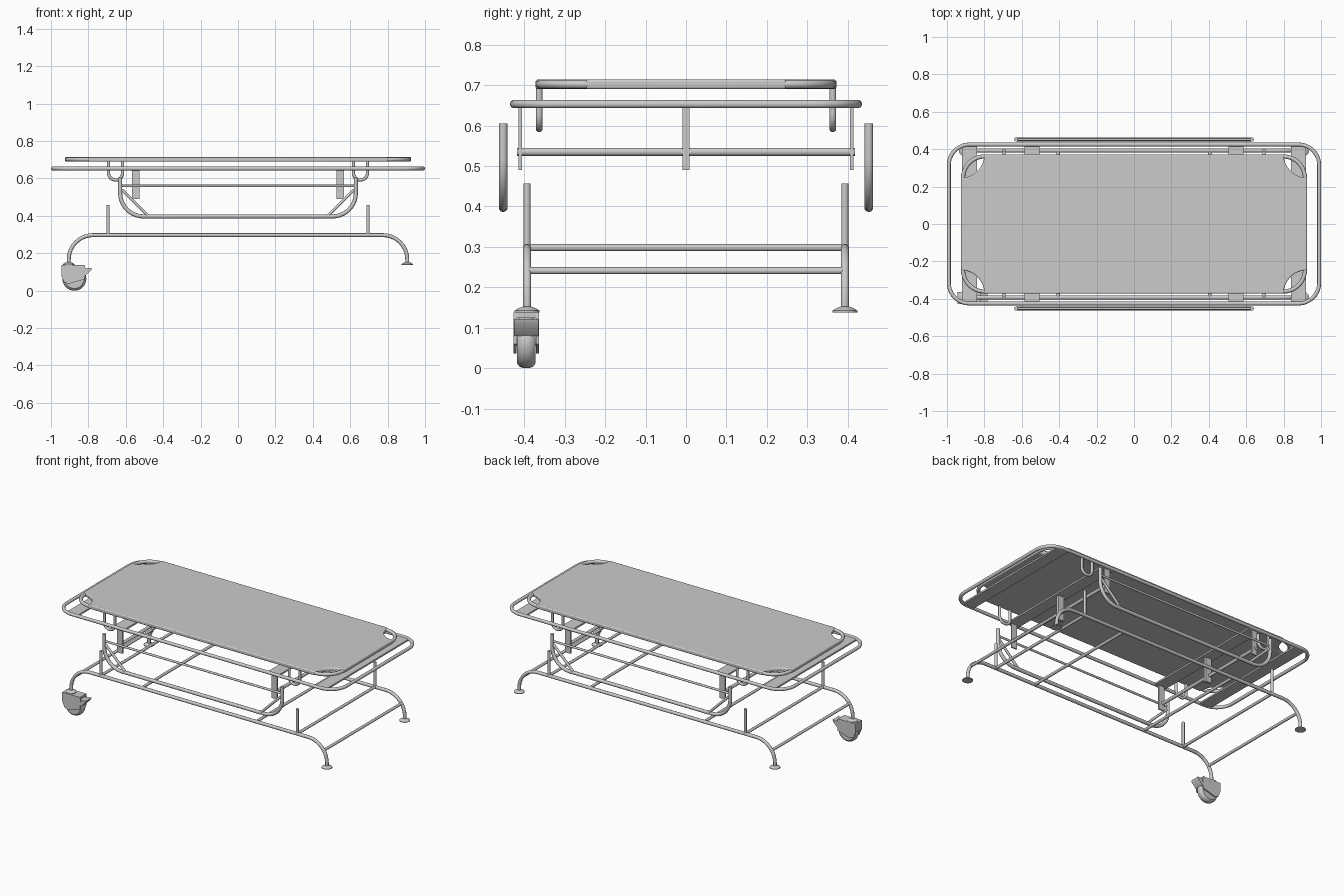
import bpy, bmesh, math
from mathutils import Vector

if "Cube" in bpy.data.objects:
    bpy.data.objects.remove(bpy.data.objects["Cube"])


def finish(name, bm, angle=35):
    me = bpy.data.meshes.new(name)
    bmesh.ops.recalc_face_normals(bm, faces=bm.faces)
    bm.to_mesh(me)
    bm.free()
    me.shade_smooth()
    me.set_sharp_from_angle(angle=math.radians(angle))
    ob = bpy.data.objects.new(name, me)
    bpy.context.collection.objects.link(ob)
    return ob


def fillet(pts, r, closed=False, n=10):
    """Round every inner corner of a path with radius r (right angles)."""
    pts = [Vector(p) for p in pts]
    out = []
    for i, p in enumerate(pts):
        if not closed and i in (0, len(pts) - 1):
            out.append(p)
            continue
        a = (pts[i - 1] - p).normalized()
        b = (pts[(i + 1) % len(pts)] - p).normalized()
        c = p + (a + b) * r
        for k in range(n + 1):
            t = math.pi / 2 * k / n
            out.append(c - b * r * math.cos(t) - a * r * math.sin(t))
    return out


def tube(name, pts, r, closed=False):
    """Round tube swept along a path."""
    cu = bpy.data.curves.new(name + "_path", 'CURVE')
    cu.dimensions = '3D'
    cu.bevel_depth = r
    cu.bevel_resolution = 3
    cu.use_fill_caps = True
    sp = cu.splines.new('POLY')
    sp.points.add(len(pts) - 1)
    for q, p in zip(sp.points, pts):
        q.co = (*p, 1)
    sp.use_cyclic_u = closed
    tmp = bpy.data.objects.new(name + "_path", cu)
    bm = bmesh.new()
    me = tmp.to_mesh()
    bm.from_mesh(me)
    tmp.to_mesh_clear()
    bpy.data.objects.remove(tmp)
    return finish(name, bm, 50)


def box(name, c, s):
    bm = bmesh.new()
    bmesh.ops.create_cube(bm, size=1)
    for v in bm.verts:
        v.co = Vector([c[i] + v.co[i] * s[i] for i in range(3)])
    return finish(name, bm)


def extrude(name, pts, vec):
    bm = bmesh.new()
    f = bm.faces.new([bm.verts.new(p) for p in pts])
    g = bmesh.ops.extrude_face_region(bm, geom=[f])
    vs = [v for v in g['geom'] if isinstance(v, bmesh.types.BMVert)]
    bmesh.ops.translate(bm, vec=vec, verts=vs)
    return finish(name, bm)


def lathe(name, prof, c, axis='Z', n=32):
    """Revolve (radius, height) pairs about an axis through c."""
    bm = bmesh.new()
    rings = []
    for r, h in prof:
        ring = []
        for k in range(n):
            t = 2 * math.pi * k / n
            u, w = r * math.cos(t), r * math.sin(t)
            d = (u, w, h) if axis == 'Z' else (u, h, w)
            ring.append(bm.verts.new(Vector(c) + Vector(d)))
        rings.append(ring)
    for a, b in zip(rings, rings[1:]):
        for k in range(n):
            bm.faces.new((a[k], a[(k + 1) % n], b[(k + 1) % n], b[k]))
    bm.faces.new(rings[0])
    bm.faces.new(rings[-1])
    return finish(name, bm)


def rect(x, y, z):
    return [(-x, -y, z), (x, -y, z), (x, y, z), (-x, y, z)]


# Outer bumper frame and inner deck frame
tube("bumper_frame", fillet(rect(.99, .425, .653), .11, True), .0105, True)
tube("deck_frame", fillet(rect(.914, .361, .702), .115, True), .011, True)

# Deck sheet with scooped corners and rounded edges
X, Y, R = .925, .372, .125
outline = []
for sx, sy, a0 in ((-1, -1, 90), (1, -1, 180), (1, 1, 270), (-1, 1, 0)):
    for k in range(9):
        t = math.radians(a0 - 90 * k / 8)
        outline.append((sx * X + R * math.cos(t), sy * Y + R * math.sin(t), .69))
sheet = extrude("deck_sheet", outline, (0, 0, .024))
bev = sheet.modifiers.new("round_edges", 'BEVEL')
bev.width, bev.segments = .006, 3

# Parts repeated at both ends
for end, sx in (("left", -1), ("right", 1)):
    for tag, x in (("outer", .88), ("inner", .545)):
        box(f"{end}_{tag}_cross_plate", (sx * x, 0, .651), (.08, .84, .01))
    for tag, y, w in (("front", -.41, .008), ("middle", 0, .018), ("back", .41, .008)):
        box(f"{end}_{tag}_hanger", (sx * .547, y, .569), (.04, w, .158))
    for tag, x, z, y in (("hanger", .555, .535, .418), ("post", .695, .298, .393),
                         ("foot", .882, .241, .393), ("base", .405, .298, .393)):
        tube(f"{end}_{tag}_crossbar", [(sx * x, -y, z), (sx * x, y, z)],
             .0105 if tag == "hanger" else .009)

# Parts repeated on both sides
for side, sy in (("front", -1), ("back", 1)):
    y = sy * .452
    # Swing-down guard rail with its bar and braces
    tube(side + "_guard_rail", fillet([(-.63, y, .605), (-.63, y, .397),
         (.63, y, .397), (.63, y, .605)], .125), .011)
    tube(side + "_guard_bar", [(-.63, y, .56), (.63, y, .56)], .007)
    # Base rail bent down into legs
    y = sy * .393
    tube(side + "_base_rail", fillet([(-.905, y, .145), (-.905, y, .297),
         (.905, y, .297), (.905, y, .145)], .13), .0105)
    for end, sx in (("left", -1), ("right", 1)):
        tube(f"{side}_{end}_guard_brace", [(sx * .622, sy * .452, .54),
             (sx * .482, sy * .452, .402)], .008)
        tube(f"{side}_{end}_base_post", [(sx * .695, y, .297), (sx * .695, y, .457)], .009)
        lathe(f"{side}_{end}_foot_flange", [(.031, 0), (.031, .004), (.02, .011), (.011, .014)],
              (sx * .905, y, .138))
        # Hook loop under the deck
        h = sy * .363
        tube(f"{side}_{end}_deck_hook", fillet([(sx * .617, h, .698), (sx * .617, h, .592),
             (sx * .692, h, .592), (sx * .692, h, .698)], .037, n=8), .0085)

# Single caster: wheel, cheeks, top cap and brake pedal
cy = -.395
lathe("caster_wheel", [(.03, -.023), (.052, -.023), (.06, -.017), (.064, -.007),
      (.064, .007), (.06, .017), (.052, .023), (.03, .023)], (-.875, cy, .064), 'Y')
cheek = [(-.945, .138), (-.82, .138), (-.815, .115), (-.82, .06), (-.86, .05),
         (-.905, .036), (-.93, .045), (-.945, .08)]
for tag, y0 in (("front", cy - .032), ("back", cy + .024)):
    extrude(f"caster_{tag}_cheek", [(x, y0, z) for x, z in cheek], (0, .008, 0))
box("caster_top_cap", (-.8825, cy, .131), (.125, .06, .014))
box("caster_back_cap", (-.941, cy, .11), (.008, .06, .055))
extrude("brake_pedal", [(x, cy - .03, z) for x, z in
        ((-.83, .118), (-.782, .122), (-.785, .11), (-.815, .08), (-.83, .08))], (0, .06, 0))
tube("caster_axle", [(-.875, cy - .03, .064), (-.875, cy + .03, .064)], .01)
